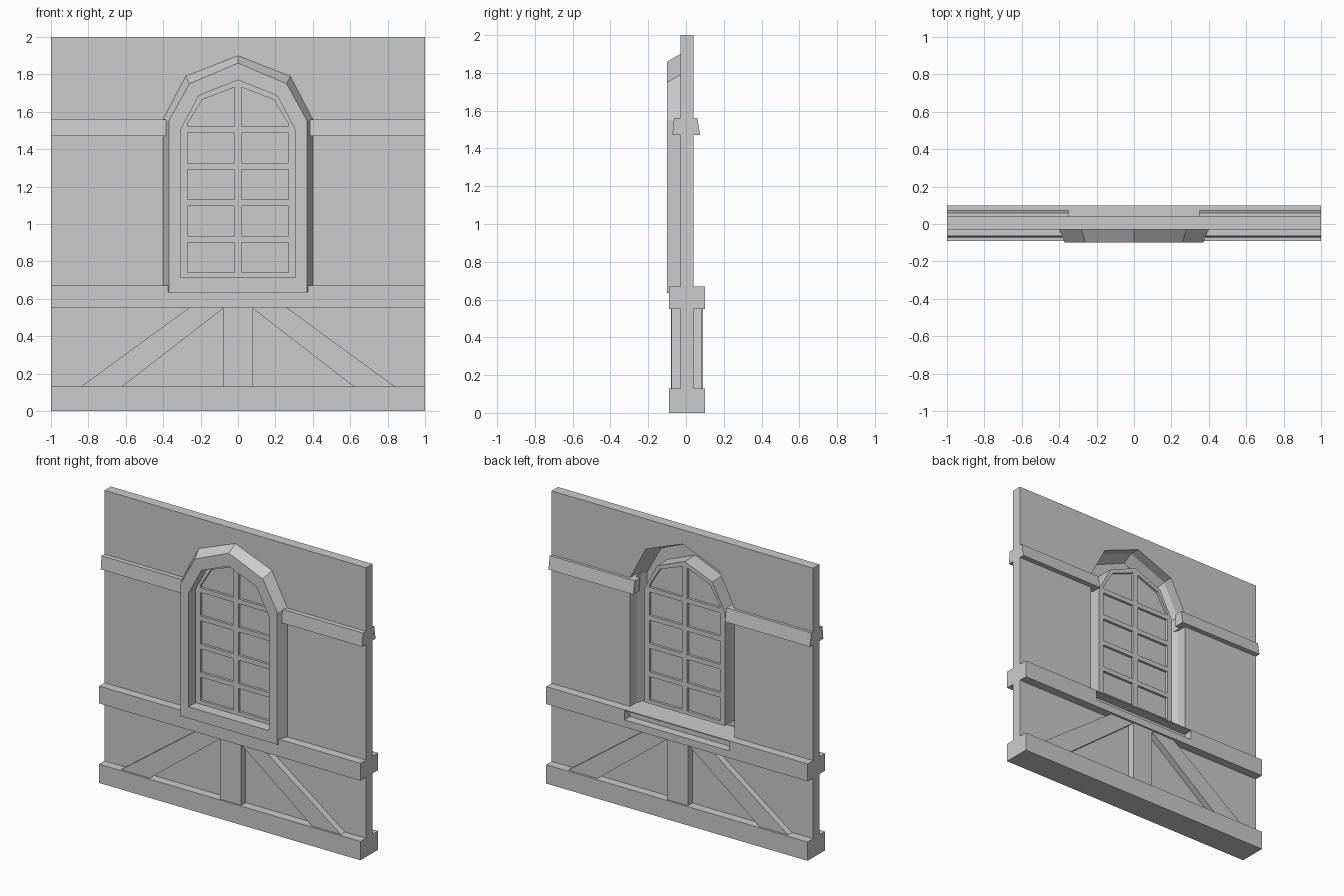
import bpy, bmesh, math

if "Cube" in bpy.data.objects:
    bpy.data.objects.remove(bpy.data.objects["Cube"], do_unlink=True)

GREY = (0.6, 0.6, 0.6, 1.0)
grey = bpy.data.materials.new("plain_grey")
grey.use_nodes = True
grey.diffuse_color = GREY
grey.node_tree.nodes["Principled BSDF"].inputs["Base Color"].default_value = GREY


def add_object(name, bm):
    mesh = bpy.data.meshes.new(name)
    bm.to_mesh(mesh)
    bm.free()
    mesh.materials.append(grey)
    ob = bpy.data.objects.new(name, mesh)
    bpy.context.collection.objects.link(ob)
    return ob


def loft(name, rings, capped=True):
    """Skin a row of equally long closed point rings."""
    bm = bmesh.new()
    loops = [[bm.verts.new(p) for p in ring] for ring in rings]
    n = len(loops[0])
    for a, b in zip(loops, loops[1:]):
        for i in range(n):
            j = (i + 1) % n
            bm.faces.new((a[i], a[j], b[j], b[i]))
    if capped:
        bm.faces.new(loops[0])
        bm.faces.new(loops[-1])
    bmesh.ops.recalc_face_normals(bm, faces=bm.faces[:])
    return add_object(name, bm)


def at_y(outline, y):
    return [(x, y, z) for x, z in outline]


def prism(name, outline, y0, y1):
    return loft(name, [at_y(outline, y0), at_y(outline, y1)])


def rect(x0, x1, z0, z1):
    return [(x0, z0), (x1, z0), (x1, z1), (x0, z1)]


def panel(name, outlines, y0, y1):
    """Flat slab from an outer outline with holes cut by the others."""
    curve = bpy.data.curves.new(name, "CURVE")
    curve.dimensions = "2D"
    curve.fill_mode = "BOTH"
    curve.extrude = (y1 - y0) / 2
    for pts in outlines:
        spline = curve.splines.new("POLY")
        spline.points.add(len(pts) - 1)
        for p, (x, z) in zip(spline.points, pts):
            p.co = (x, z, 0, 1)
        spline.use_cyclic_u = True
    temp = bpy.data.objects.new(name + "_outline", curve)
    bpy.context.collection.objects.link(temp)
    bpy.context.view_layer.update()
    mesh = bpy.data.meshes.new_from_object(
        temp.evaluated_get(bpy.context.evaluated_depsgraph_get()))
    bpy.data.objects.remove(temp, do_unlink=True)
    bm = bmesh.new()
    bm.from_mesh(mesh)
    bmesh.ops.remove_doubles(bm, verts=bm.verts[:], dist=0.0001)
    for v in bm.verts:
        x, z, d = v.co
        v.co = (x, (y0 + y1) / 2 - d, z)
    bmesh.ops.recalc_face_normals(bm, faces=bm.faces[:])
    for f in bm.faces:
        f.smooth = False
    return add_object(name, bm)


def arch(half, bottom, spring, shoulder, shoulder_z, top):
    right = [(half, bottom), (half, spring), (shoulder, shoulder_z)]
    return right + [(0, top)] + [(-x, z) for x, z in reversed(right)]


# Wall with an arched opening
opening = arch(0.40, 0.66, 1.56, 0.28, 1.79, 1.90)
panel("wall", [rect(-1, 1, 0, 2), opening], -0.03, 0.04)

# Hollow arched surround: bevel, front face and reveal
frame_base = arch(0.40, 0.64, 1.56, 0.28, 1.79, 1.90)
frame_front = arch(0.37, 0.635, 1.55, 0.26, 1.75, 1.86)
inner = arch(0.308, 0.715, 1.50, 0.21, 1.685, 1.77)
loft("window_surround", [at_y(frame_base, -0.03), at_y(frame_front, -0.1),
                         at_y(inner, -0.1), at_y(inner, -0.02)], capped=False)

# Sash with ten panes
panes = []
for s in (-1, 1):
    for row in range(4):
        z = 0.74 + row * 0.195
        panes.append(rect(s * 0.02, s * 0.27, z, z + 0.162))
    panes.append([(s * x, z) for x, z in
                  [(0.02, 1.52), (0.27, 1.52), (0.27, 1.535), (0.19, 1.665), (0.02, 1.73)]])
panel("window_sash", [inner] + panes, -0.025, 0.015)
prism("glass", arch(0.29, 0.73, 1.50, 0.20, 1.675, 1.75), -0.008, -0.002)

# Horizontal beams; the middle one has a pocket at the back
prism("bottom_beam", rect(-1, 1, 0, 0.13), -0.09, 0.1)
prism("middle_beam", rect(-1, 1, 0.55, 0.67), -0.09, 0.03)
panel("middle_beam_back", [rect(-1, 1, 0.55, 0.67), rect(-0.4, 0.4, 0.6, 0.664)], 0.03, 0.1)

# Post and diagonal braces
prism("centre_post", rect(-0.077, 0.08, 0.13, 0.55), -0.08, 0.09)
for side, s in (("left", 1), ("right", -1)):
    brace = [(s * x, z) for x, z in
             [(0.84, 0.13), (0.62, 0.13), (0.077, 0.55), (0.265, 0.55)]]
    prism(side + "_brace", brace, -0.077, 0.085)

    # Slanted rails beside the window
    for face, end, low, high in (("front", 0.385, -0.072, -0.063),
                                 ("back", 0.35, 0.075, 0.06)):
        section = [(0, 1.47), (low, 1.47), (high, 1.56), (0, 1.56)]
        loft(f"{side}_{face}_rail", [[(s * x, y, z) for y, z in section] for x in (end, 1)])
